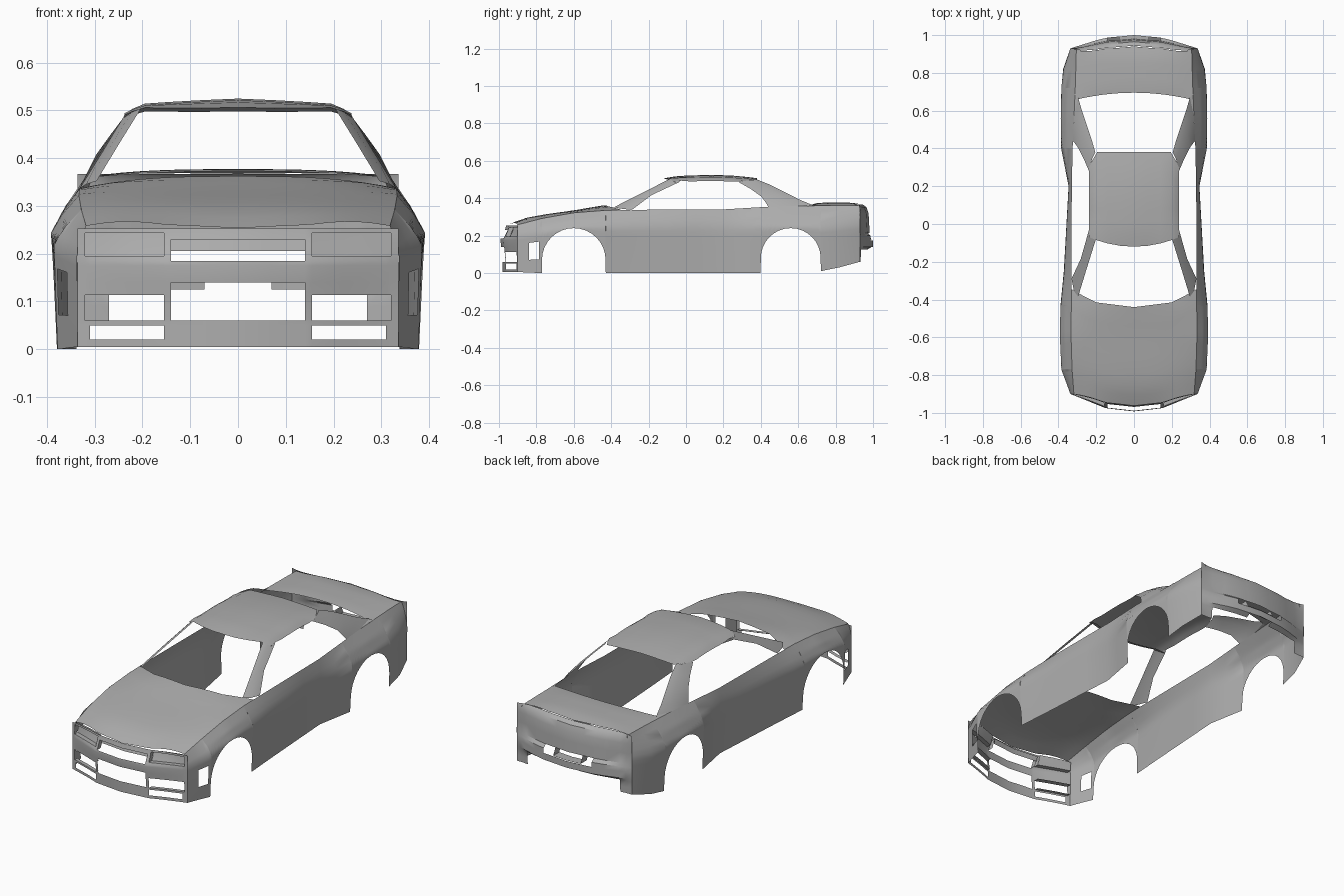
import bpy, bmesh, math
from mathutils import Vector

if "Cube" in bpy.data.objects:
    bpy.data.objects.remove(bpy.data.objects["Cube"])

paint = bpy.data.materials.new("grey_paint")
paint.diffuse_color = (0.42, 0.42, 0.42, 1)
paint.use_nodes = True
paint.node_tree.nodes["Principled BSDF"].inputs["Base Color"].default_value = paint.diffuse_color

def lerp(table, v, k=1):
    """Piecewise linear lookup: column k of table at v."""
    if v <= table[0][0]:
        return table[0][k]
    for a, b in zip(table, table[1:]):
        if v <= b[0]:
            return a[k] + (b[k] - a[k]) * (v - a[0]) / (b[0] - a[0])
    return table[-1][k]

def sheet(name, rows, hole=None, angle=35):
    """Skin a grid of points, leave out faces by a rule, mirror left to right."""
    bm = bmesh.new()
    grid = [[bm.verts.new(p) for p in row] for row in rows]
    for r0, r1 in zip(grid, grid[1:]):
        for i in range(len(r0) - 1):
            quad = (r0[i], r0[i + 1], r1[i + 1], r1[i])
            c = sum((v.co for v in quad), Vector()) / 4
            if not (hole and hole(c)):
                bm.faces.new(quad)
    bmesh.ops.delete(bm, geom=[v for v in bm.verts if not v.link_faces], context='VERTS')
    bm.normal_update()
    out = 0
    for f in bm.faces:
        c = f.calc_center_median()
        out += f.calc_area() * f.normal.dot(c - Vector((0, c.y * 0.5, 0.1)))
    if out < 0:
        bmesh.ops.reverse_faces(bm, faces=bm.faces[:])
    me = bpy.data.meshes.new(name)
    bm.to_mesh(me)
    bm.free()
    me.materials.append(paint)
    ob = bpy.data.objects.new(name, me)
    bpy.context.collection.objects.link(ob)
    m = ob.modifiers.new("mirror", 'MIRROR')
    m.merge_threshold = 0.0005
    bpy.ops.object.select_all(action='DESELECT')
    ob.select_set(True)
    bpy.context.view_layer.objects.active = ob
    bpy.ops.object.shade_smooth_by_angle(angle=math.radians(angle))
    return ob

# Body side: y, x at sill, x at widest, x at top, z at top
SIDE = [(-.90, .335, .337, .318, .258), (-.77, .378, .385, .328, .292),
        (-.60, .380, .392, .333, .322), (-.43, .379, .390, .332, .335),
        (-.25, .366, .372, .332, .338), (.20, .338, .347, .329, .340),
        (.40, .375, .386, .325, .352), (.56, .379, .388, .318, .358),
        (.72, .376, .385, .311, .360), (.82, .368, .376, .308, .362),
        (.93, .335, .337, .305, .362)]

def side_x(y, z):
    top = lerp(SIDE, y, 4)
    zm = min(.245, top * .75)
    return lerp([(0, lerp(SIDE, y, 1)), (zm, lerp(SIDE, y, 2)),
                 ((zm + top) / 2, lerp(SIDE, y, 2) * .6 + lerp(SIDE, y, 3) * .4),
                 (top, lerp(SIDE, y, 3))], z)

def arch(c, r):
    """Stations over a wheel arch: (y, bottom z)."""
    return [(c - r * math.cos(a), .24 - r + r * math.sin(a))
            for a in (math.pi * i / 16 for i in range(17))]

stations = [(-.90, .005), (-.84, .003), (-.785, .0), (-.771, 0)] + arch(-.60, .17)
stations += [(-.429, 0), (-.36, 0), (-.25, 0), (-.1, 0), (.05, 0), (.2, 0), (.3, 0), (.399, 0)]
stations += arch(.56, .16) + [(.721, .01), (.82, .03), (.93, .06)]
rows = []
for y, b in stations:
    top = lerp(SIDE, y, 4)
    zs = [b + (top - b) * i / 12 for i in range(13)]
    rows.append([(side_x(y, z), y, z) for z in zs])
sheet("body_side", rows, lambda c: -.84 < c.y < -.785 and .07 < c.z < .16, 30)

# Nose and tail: plan curve plus a fore-aft offset by height, fading at the corner
XC = .336
NOSE = [(0, -.992), (.15, -.975), (XC, -.90)]
NOSE_OFF = [(.005, .012), (.06, .012), (.12, .006), (.175, 0), (.19, .002), (.2, .014), (.25, .03)]
TAIL = [(0, 1.0), (.16, .985), (XC, .93)]
TAIL_OFF = [(.06, -.03), (.125, -.025), (.14, 0), (.2, 0), (.215, -.018), (.32, -.024), (.352, -.035), (.37, -.06)]

def fade(x):
    return 1 - (x / XC) ** 4

def nose(x, z, push=0):
    return (x, lerp(NOSE, x) + lerp(NOSE_OFF, z) * fade(x) + push, z)

def tail(x, z, push=0):
    return (x, lerp(TAIL, x) + lerp(TAIL_OFF, z) * fade(x) - push, z)

def nose_hole(c):
    x, z = abs(c.x), c.z
    grille = x < .14 and .185 < z < .23
    intake = x < .14 and .06 < z < .14
    side_intake = .155 < x < .32 and .06 < z < .113
    low_slot = .15 < x < .31 and .02 < z < .05
    lamp = .155 < x < .32 and .195 < z < .243
    return grille or intake or side_intake or low_slot or lamp

xs = [0, .07, .14, .155, .22, .31, .32, XC]
zs = [.005, .02, .05, .06, .113, .14, .175, .185, .195, .23, .243, .253]
sheet("front_bumper", [[nose(x, z) for x in xs] for z in zs], nose_hole)

# Sunken headlamps with their rims, grille bar and bumper ledges
lx = [.155, .22, .27, .32]
sheet("headlamp", [[nose(x, z, .025) for x in lx] for z in (.195, .22, .243)])
for nm, z in (("headlamp_lower_rim", .195), ("headlamp_upper_rim", .243)):
    sheet(nm, [[nose(x, z, p) for x in lx] for p in (0, .025)])
sheet("headlamp_inner_rim", [[nose(.155, z, p) for z in (.195, .243)] for p in (0, .025)])
sheet("grille_bar", [[nose(x, z, .03) for x in (0, .07, .14)] for z in (.205, .23)])
sheet("grille_ledge", [[nose(x, .23, p) for x in (0, .07, .14)] for p in (0, .03)])
sheet("grille_side", [[nose(.14, z, p) for z in (.185, .23)] for p in (0, .03)])
sheet("side_intake_ledge", [[nose(x, .113, p) for x in (.155, .24, .32)] for p in (0, .03)])
sheet("side_intake_floor", [[nose(x, .06, p) for x in (.155, .24, .32)] for p in (0, .02)])

# Tail panel with number-plate opening and raised centre underside
def tail_hole(c):
    x, z = abs(c.x), c.z
    return (x < .27 and z < .125) or (x < .07 and z < .14) or (x < .14 and .175 < z < .215)

xt = [0, .07, .08, .14, .20, .27, .305, XC]
zt = [.06, .09, .125, .14, .175, .2, .215, .27, .32, .352, .367]
sheet("tail_panel", [[tail(x, z) for x in xt] for z in zt], tail_hole)
sheet("plate_shelf", [[tail(x, .178, p) for x in (0, .04, .08)] for p in (0, .05)])
sheet("plate_shelf_end", [[tail(.08, z, p) for z in (.178, .215)] for p in (0, .05)])

# Bonnet, crowned between the wings
HOOD_Z = [(-.965, .252), (-.92, .272), (-.85, .296), (-.75, .314), (-.6, .335), (-.44, .362), (-.36, .362)]
HOOD_REAR = [(0, -.44), (.2, -.415), (.29, -.37), (.32, -.345)]

def panel(name, front, back, height, n=10, m=10):
    rows = []
    for j in range(n + 1):
        row = []
        for i in range(m + 1):
            t = i / m
            x = t * .32
            for _ in range(4):
                y = front(x) + (back(x) - front(x)) * j / n
                x = t * lerp(SIDE, y, 3)
            s = t ** 3
            row.append((x, y, height(y) * (1 - s) + lerp(SIDE, y, 4) * s))
        rows.append(row)
    return sheet(name, rows)

panel("bonnet", lambda x: lerp(NOSE, x) + .03 * fade(x), lambda x: lerp(HOOD_REAR, x),
      lambda y: lerp(HOOD_Z, y))

# Boot lid
panel("boot_lid", lambda x: .695 - .035 * (x / .3) ** 2,
      lambda x: lerp(TAIL, x) - .06 * fade(x),
      lambda y: lerp([(.66, .368), (.72, .376), (.88, .377), (.94, .367)], y), 6)

# Roof with rolled edges
ROOF_X = [(0, 0), (.07, .003), (.14, .007), (.195, .011), (.22, .021), (.238, .032)]
ROOF_Y = [(-.12, .506), (-.09, .514), (0, .521), (.15, .525), (.28, .519), (.38, .507)]
rows = []
for j in range(9):
    row = []
    for x, d in ROOF_X:
        y0 = -.12 + .05 * (x / .238) ** 2
        y1 = .38 - .08 * max(0, (x - .2) / .038)
        y = y0 + (y1 - y0) * j / 8
        row.append((x, y, lerp(ROOF_Y, y) - d * (1 if .0 < y < .3 else .8)))
    rows.append(row)
sheet("roof", rows)
# Turned-under lip at the windscreen edge
sheet("roof_lip", [[(x, y + dy, z + dz) for x, y, z in rows[0]] for dy, dz in ((0, 0), (.025, -.008))])

# Windscreen pillar
sheet("windscreen_pillar", [
    [(.296, -.385, .352), (.318, -.355, .345), (.331, -.29, .337)],
    [(.250, -.235, .428), (.268, -.22, .424), (.282, -.185, .416)],
    [(.203, -.085, .504), (.222, -.07, .497), (.238, -.03, .489)]])

# Rear pillar, flaring into the wing
sheet("rear_pillar", [
    [(.205, .38, .500), (.222, .345, .497), (.238, .28, .487)],
    [(.225, .45, .472), (.246, .41, .466), (.266, .345, .450)],
    [(.252, .53, .432), (.279, .485, .424), (.297, .405, .407)],
    [(.277, .605, .393), (.303, .55, .384), (.315, .43, .371)],
    [(.296, .67, .366), (.317, .57, .357), (.324, .44, .353)]])
# Small shelf between rear pillar and boot lid
sheet("rear_pillar_foot", [[(.296, .67, .366), (.312, .69, .361)], [(.317, .57, .357), (.318, .572, .357)]])
